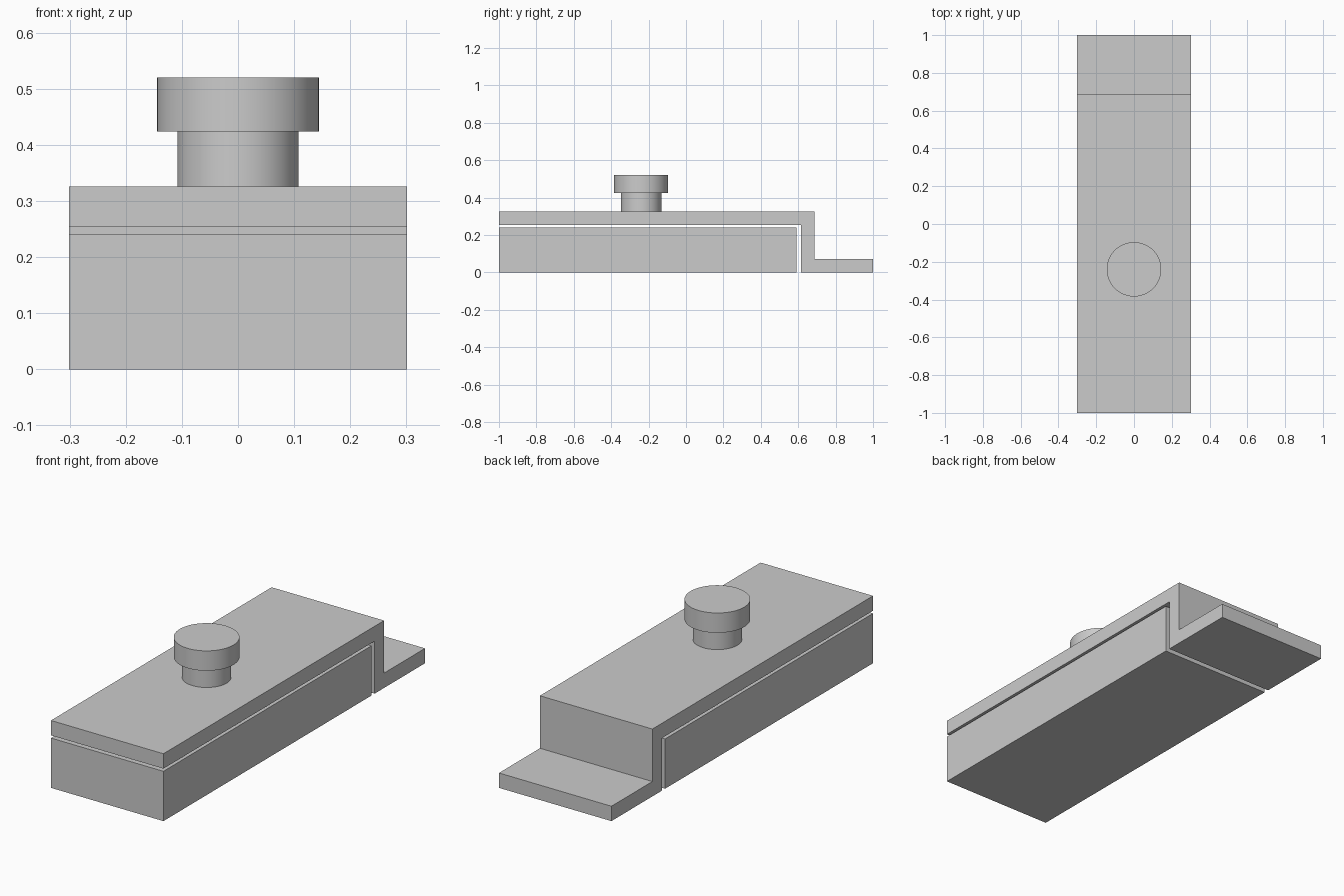
import bpy, bmesh, math
from mathutils import Matrix

cube = bpy.data.objects.get("Cube")
if cube:
    bpy.data.objects.remove(cube)

HALF_WIDTH = 0.301

# Single plain grey for every part
grey = bpy.data.materials.new("plain_grey")
grey.use_nodes = True
colour = (0.6, 0.6, 0.6, 1)
grey.diffuse_color = colour
grey.node_tree.nodes["Principled BSDF"].inputs["Base Color"].default_value = colour


def add_part(name, bm):
    bmesh.ops.recalc_face_normals(bm, faces=bm.faces)
    mesh = bpy.data.meshes.new(name)
    bm.to_mesh(mesh)
    bm.free()
    mesh.materials.append(grey)
    part = bpy.data.objects.new(name, mesh)
    bpy.context.collection.objects.link(part)
    return part


def extrude_profile(name, profile):
    """Extrude a closed (y, z) side profile across the full width."""
    bm = bmesh.new()
    side = bm.faces.new([bm.verts.new((-HALF_WIDTH, y, z)) for y, z in profile])
    result = bmesh.ops.extrude_face_region(bm, geom=[side], use_keep_orig=True)
    verts = [v for v in result["geom"] if isinstance(v, bmesh.types.BMVert)]
    bmesh.ops.translate(bm, verts=verts, vec=(2 * HALF_WIDTH, 0, 0))
    return add_part(name, bm)


def cylinder(name, radius, bottom, top):
    bm = bmesh.new()
    centre = Matrix.Translation((0, -0.24, (bottom + top) / 2))
    bmesh.ops.create_cone(bm, cap_ends=True, segments=96, radius1=radius,
                          radius2=radius, depth=top - bottom, matrix=centre)
    part = add_part(name, bm)
    bpy.ops.object.select_all(action="DESELECT")
    part.select_set(True)
    bpy.context.view_layer.objects.active = part
    bpy.ops.object.shade_smooth_by_angle(angle=math.radians(30))


# Solid block under the plate
extrude_profile("base_block", [(-1, 0), (0.59, 0), (0.59, 0.241), (-1, 0.241)])

# Stepped plate: long top, vertical wall and low rear foot
extrude_profile("stepped_plate", [
    (-1, 0.254), (0.615, 0.254), (0.615, 0), (1, 0),
    (1, 0.072), (0.687, 0.072), (0.687, 0.326), (-1, 0.326)])

# Knob on top of the plate
cylinder("knob_stem", 0.108, 0.326, 0.424)
cylinder("knob_head", 0.144, 0.424, 0.52)
